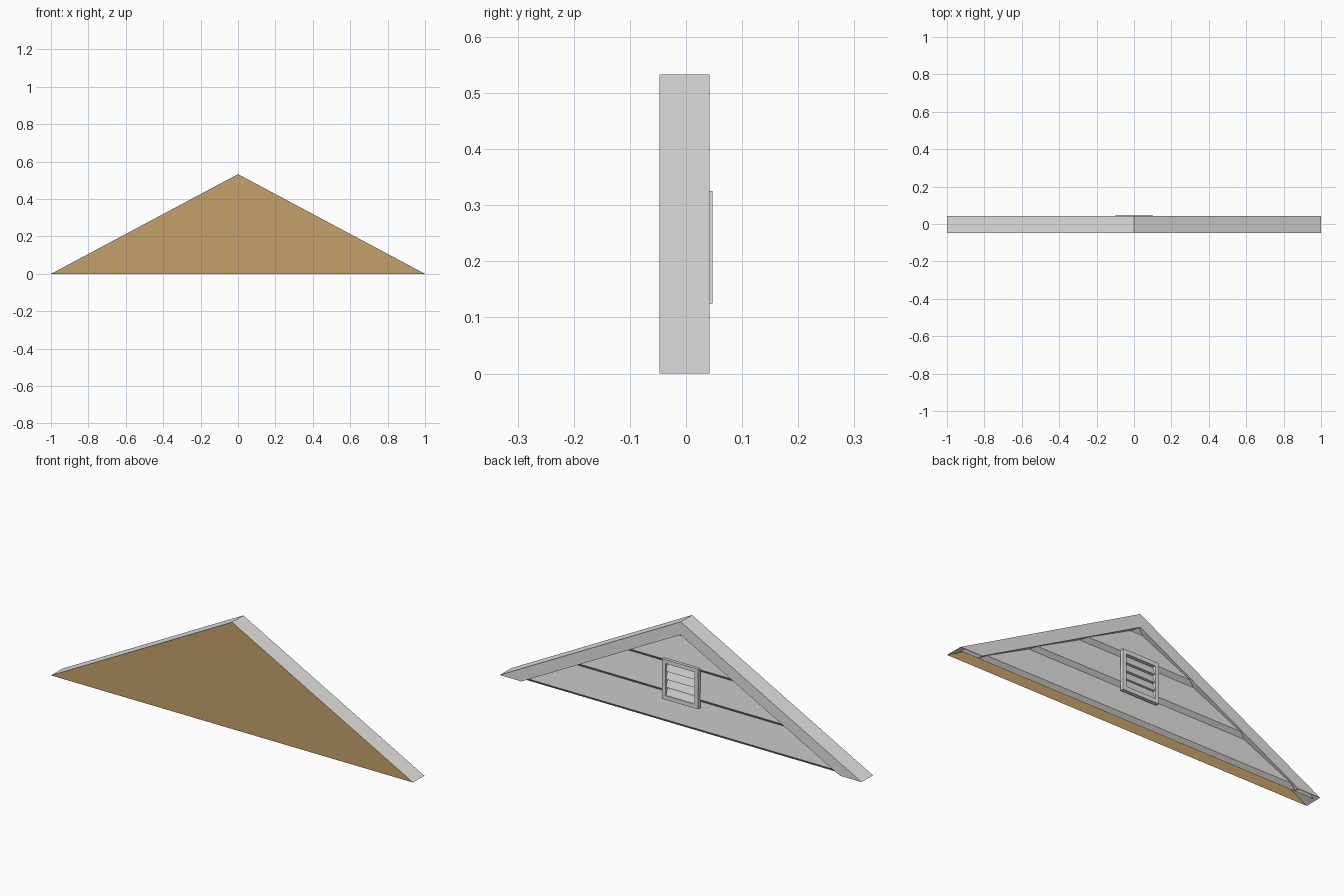
import bpy
import bmesh

if "Cube" in bpy.data.objects:
    bpy.data.objects.remove(bpy.data.objects["Cube"])

H = 0.533                        # gable height
Y_FRONT, Y_BACK = -0.047, 0.042
Y_IN, Y_LIP, CHAMFER = 0.016, 0.034, 0.018   # siding depths and lip height
VENT_IN, VENT_OUT = 0.029, 0.047


def material(name, rgb):
    m = bpy.data.materials.new(name)
    m.diffuse_color = (*rgb, 1)
    m.use_nodes = True
    m.node_tree.nodes["Principled BSDF"].inputs["Base Color"].default_value = m.diffuse_color
    return m


BROWN = material("tan wood", (0.56, 0.36, 0.15))
GREY = material("light grey", (0.77, 0.765, 0.75))


def sheet(name, verts, faces, mat=GREY):
    me = bpy.data.meshes.new(name)
    me.from_pydata(verts, [], faces)
    me.materials.append(mat)
    ob = bpy.data.objects.new(name, me)
    bpy.context.collection.objects.link(ob)
    return ob


def box(name, x0, x1, y0, y1, z0, z1):
    verts = [(x, y, z) for x in (x0, x1) for y in (y0, y1) for z in (z0, z1)]
    ob = sheet(name, verts, [(0, 1, 3, 2), (4, 6, 7, 5), (0, 4, 5, 1),
                             (2, 3, 7, 6), (0, 2, 6, 4), (1, 5, 7, 3)])
    bm = bmesh.new()
    bm.from_mesh(ob.data)
    bmesh.ops.recalc_face_normals(bm, faces=bm.faces)
    bm.to_mesh(ob.data)
    bm.free()
    return ob


def half_width(z):
    return max(0.99 * (H - 0.004 - z) / H, 0)


# Front wooden panel, a thin sheet over an open underside
sheet("gable_panel", [(-1, Y_FRONT, 0), (1, Y_FRONT, 0), (0, Y_FRONT, H)], [(0, 1, 2)], BROWN)

# Sloping top, back trim and the trim's inner edge on each side
for s, label in ((-1, "left"), (1, "right")):
    verts = [(s, Y_FRONT, 0), (0, Y_FRONT, H), (0, Y_BACK, H), (s, Y_BACK, 0),
             (s * 0.88, Y_BACK, 0), (0, Y_BACK, H - 0.065),
             (0, Y_IN, H - 0.065), (s * 0.88, Y_IN, 0)]
    faces = [(0, 1, 2, 3), (3, 2, 5, 4), (4, 5, 6, 7)]
    sheet("rake_trim_" + label, verts, [f[::-1] for f in faces] if s > 0 else faces)

# Lapped siding boards: a chamfered lower lip and a face leaning back above it
for i, z0 in enumerate((0.0, 0.15, 0.30, 0.45)):
    rows = [(Y_IN, z0), (Y_LIP, z0 + CHAMFER), (Y_IN, min(z0 + 0.15, H - 0.01))]
    verts = [(s * half_width(z), y, z) for y, z in rows for s in (1, -1)]
    sheet(f"siding_board_{i + 1}", verts, [(0, 1, 3, 2), (2, 3, 5, 4)])

# Vent frame
X, Z0, Z1, T = 0.1, 0.125, 0.325, 0.02
box("vent_side_left", -X, -X + T, VENT_IN, VENT_OUT, Z0, Z1)
box("vent_side_right", X - T, X, VENT_IN, VENT_OUT, Z0, Z1)
box("vent_sill", -X + T, X - T, VENT_IN, VENT_OUT, Z0, Z0 + T)
box("vent_head", -X + T, X - T, VENT_IN, VENT_OUT, Z1 - T, Z1)

# Overlapping louvres
for i in range(4):
    z = Z0 + T + 0.04 * i
    rows = [(VENT_IN, z), (VENT_OUT - 0.004, z), (VENT_IN, z + 0.04)]
    verts = [(s * (X - T), y, h) for y, h in rows for s in (1, -1)]
    sheet(f"louvre_{i + 1}", verts, [(0, 1, 3, 2), (2, 3, 5, 4)])
